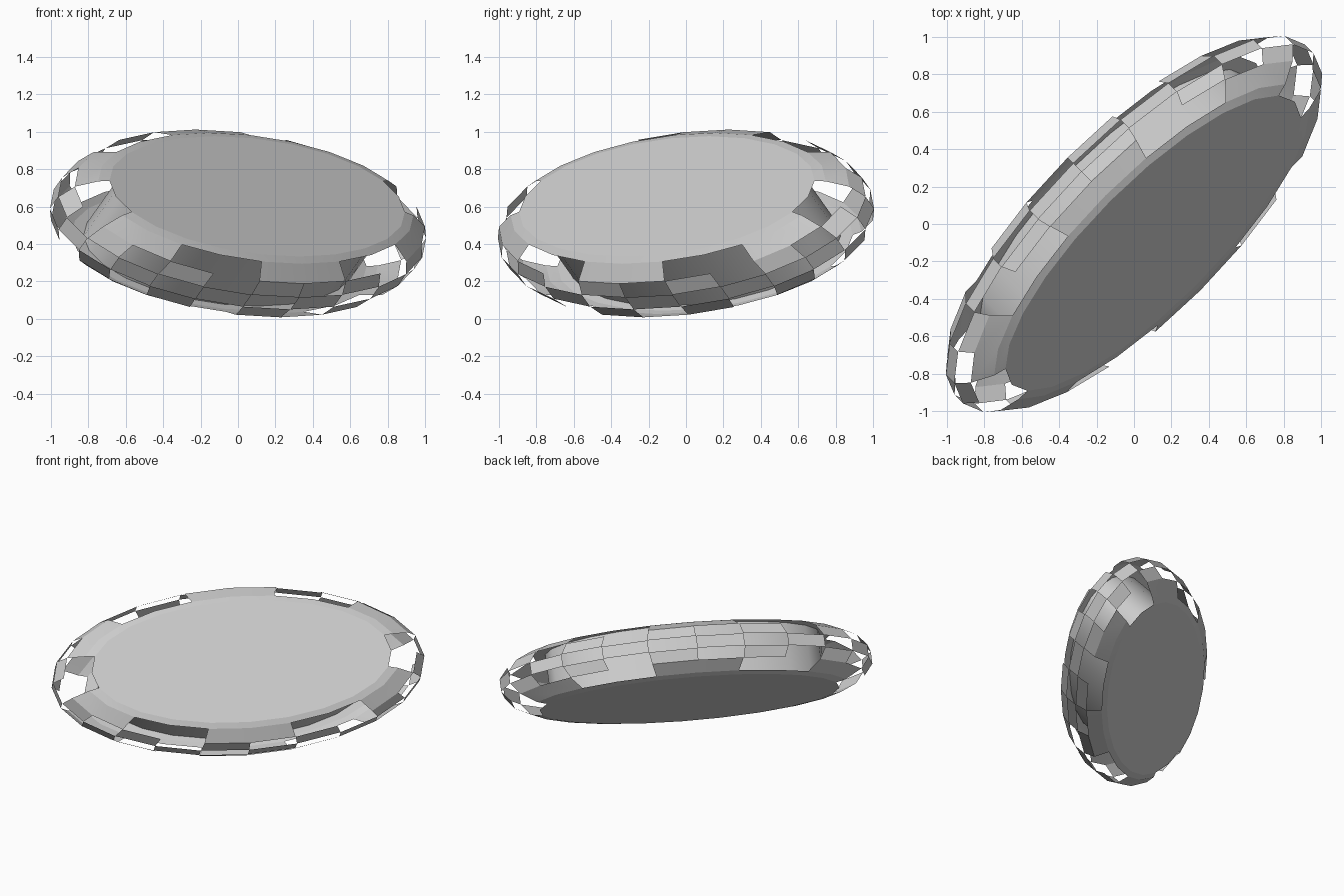
import bpy
import bmesh
from math import cos, sin, pi, sqrt
from mathutils import Matrix

cube = bpy.data.objects.get("Cube")
if cube:
    bpy.data.objects.remove(cube, do_unlink=True)

grey = bpy.data.materials.new("plain grey")
grey.use_nodes = True
grey.diffuse_color = (0.6, 0.6, 0.6, 1)
grey.node_tree.nodes["Principled BSDF"].inputs["Base Color"].default_value = grey.diffuse_color

SEGMENTS = 24
h = sqrt(0.5)
# Columns: long axis, short axis, disc normal, centre
TILT = Matrix(((h, -0.5, 0.5, 0), (h, 0.5, -0.5, 0), (0, h, h, 0.51), (0, 0, 0, 1)))


def ring(bm, length, width, depth):
    """Ellipse of vertices at one depth."""
    return [bm.verts.new((length * cos(2 * pi * i / SEGMENTS),
                          width * sin(2 * pi * i / SEGMENTS), depth))
            for i in range(SEGMENTS)]


def bridge(bm, upper, lower, keep):
    """Join two rings with the cells that the rule keeps."""
    for i in range(SEGMENTS):
        if keep(i):
            k = (i + 1) % SEGMENTS
            face = bm.faces.new((upper[i], lower[i], lower[k], upper[k]))
            face.smooth = True


def finish(bm, name):
    loose = [v for v in bm.verts if not v.link_faces]
    bmesh.ops.delete(bm, geom=loose, context='VERTS')
    bm.transform(TILT)
    mesh = bpy.data.meshes.new(name)
    bm.to_mesh(mesh)
    bm.free()
    mesh.materials.append(grey)
    obj = bpy.data.objects.new(name, mesh)
    bpy.context.collection.objects.link(obj)


# Flat side plates
for name, depth in (("front_plate", 0.205), ("back_plate", -0.205)):
    bm = bmesh.new()
    rim = ring(bm, 1.07, 0.455, depth)
    bm.faces.new(rim if depth > 0 else reversed(rim))
    finish(bm, name)

# Inner wall between the plates
bm = bmesh.new()
bridge(bm, ring(bm, 0.98, 0.42, 0.205), ring(bm, 0.98, 0.42, -0.205), lambda i: True)
finish(bm, "inner_wall")


# Rules for the open chequered shell
def border(i):
    return i % 12 not in (0, 11)


def shoulder(i):
    return ((i + 1) // 2) % 2 == 1


def even(i):
    return i % 2 == 0


def odd(i):
    return i % 2 == 1


half = [(1.07, 0.455, 0.205), (1.14, 0.495, 0.19), (1.26, 0.583, 0.127), (1.325, 0.605, 0.045)]
profile = half + [(a, b, -d) for a, b, d in reversed(half)]
rows = [("front_border", border), ("front_shoulder", shoulder), ("front_tread", odd),
        ("middle_tread", even), ("back_tread", odd), ("back_shoulder", shoulder),
        ("back_border", border)]
for (name, rule), top, bottom in zip(rows, profile, profile[1:]):
    bm = bmesh.new()
    bridge(bm, ring(bm, *top), ring(bm, *bottom), rule)
    finish(bm, name)
